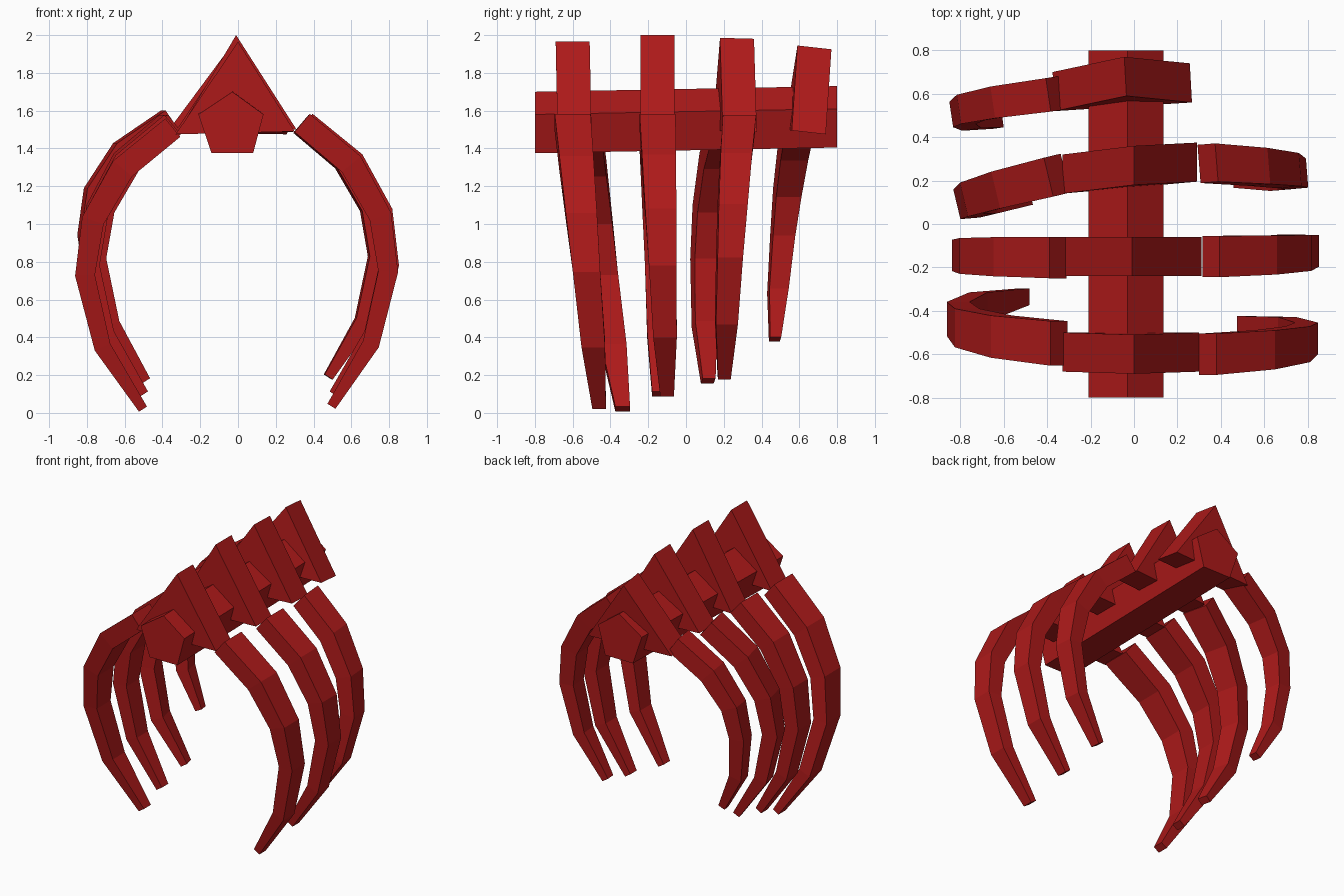
import bpy, bmesh
from mathutils import Vector

if "Cube" in bpy.data.objects:
    bpy.data.objects.remove(bpy.data.objects["Cube"])

red = bpy.data.materials.new("dark_red")
red.diffuse_color = (0.42, 0.01, 0.01, 1)
red.use_nodes = True
red.node_tree.nodes["Principled BSDF"].inputs["Base Color"].default_value = red.diffuse_color


def loft(name, rings):
    """Flat-faced solid skinned through rings of equal point count, capped."""
    bm = bmesh.new()
    loops = [[bm.verts.new(p) for p in ring] for ring in rings]
    n = len(loops[0])
    for a, b in zip(loops, loops[1:]):
        for i in range(n):
            j = (i + 1) % n
            bm.faces.new((a[i], a[j], b[j], b[i]))
    bm.faces.new(loops[0][::-1])
    bm.faces.new(loops[-1])
    bmesh.ops.recalc_face_normals(bm, faces=bm.faces)
    mesh = bpy.data.meshes.new(name)
    bm.to_mesh(mesh)
    bm.free()
    mesh.materials.append(red)
    obj = bpy.data.objects.new(name, mesh)
    bpy.context.collection.objects.link(obj)


# Five-sided backbone, rising slightly to the back
PENTAGON = [(-0.03, 1.70), (0.135, 1.58), (0.08, 1.375), (-0.14, 1.375), (-0.21, 1.58)]
loft("spine", [[(x, y, z + lift) for x, z in PENTAGON]
               for y, lift in ((-0.8, 0), (0.8, 0.03))])

# Triangular vertebrae: apex, left and right corners, thickness vector
VERTEBRAE = [
    ((0, -0.60, 1.965), (-0.33, -0.59, 1.475), (0.30, -0.59, 1.49), (0, 0.18, 0)),
    ((-0.01, -0.15, 2.0), (-0.32, -0.15, 1.48), (0.31, -0.15, 1.50), (0, 0.18, 0)),
    ((0, 0.27, 1.983), (-0.33, 0.23, 1.49), (0.29, 0.285, 1.49), (0, 0.18, -0.005)),
    ((-0.04, 0.68, 1.935), (-0.37, 0.61, 1.49), (0.262, 0.65, 1.485), (-0.01, 0.18, -0.02)),
]
for i, (*corners, t) in enumerate(VERTEBRAE, 1):
    loft(f"vertebra_{i}", [[Vector(c) + Vector(t) * s for c in corners] for s in (-0.5, 0.5)])

# Shared rib profile: outward and downward fractions, breadth and depth
OUT = [0, 0.57, 0.91, 1, 0.80, 0.34]
DOWN = [0, 0.145, 0.33, 0.525, 0.78, 1]
BREADTH = [0.19, 0.18, 0.165, 0.145, 0.125, 0.072]
DEPTH = [0.125, 0.13, 0.12, 0.105, 0.09, 0.05]


def rib(name, side, start, reach, drop, y_out, y_down, size=1.0, yaw=0.0, open_tip=False):
    out = OUT[:4] + [0.92, 0.62] if open_tip else OUT
    path = [Vector((side * (start[0] + reach * u), start[1] + y_out * u + y_down * v,
                    start[2] - drop * v)) for u, v in zip(out, DOWN)]
    across = Vector((yaw, 1, 0)).normalized()
    rings = []
    for i, p in enumerate(path):
        before = (p - path[i - 1]).normalized() if i else Vector()
        after = (path[i + 1] - p).normalized() if i < len(path) - 1 else Vector()
        normal = across.cross(before + after).normalized()
        w = across * BREADTH[i] * size / 2
        d = normal * DEPTH[i] / 2
        rings.append([p - w - d, p + w - d, p + w + d, p - w + d])
    loft(name, rings)


# Left ribs
rib("rib_left_1", -1, (0.345, -0.55, 1.51), 0.465, 1.49, 0, 0.215, 1.08)
rib("rib_left_2", -1, (0.35, -0.155, 1.53), 0.435, 1.43, 0.005, 0.01)
rib("rib_left_3", -1, (0.355, 0.225, 1.53), 0.41, 1.36, -0.08, -0.08, 0.97, -0.24)
rib("rib_left_4", -1, (0.36, 0.60, 1.55), 0.43, 1.16, -0.03, -0.11, 0.82, -0.15, True)

# Right ribs, the last one missing
rib("rib_right_1", 1, (0.34, -0.60, 1.535), 0.455, 1.50, 0, 0.14)
rib("rib_right_2", 1, (0.355, -0.15, 1.535), 0.445, 1.435, 0, 0.05)
rib("rib_right_3", 1, (0.34, 0.28, 1.53), 0.405, 1.34, -0.01, -0.075, 0.93, -0.08)
